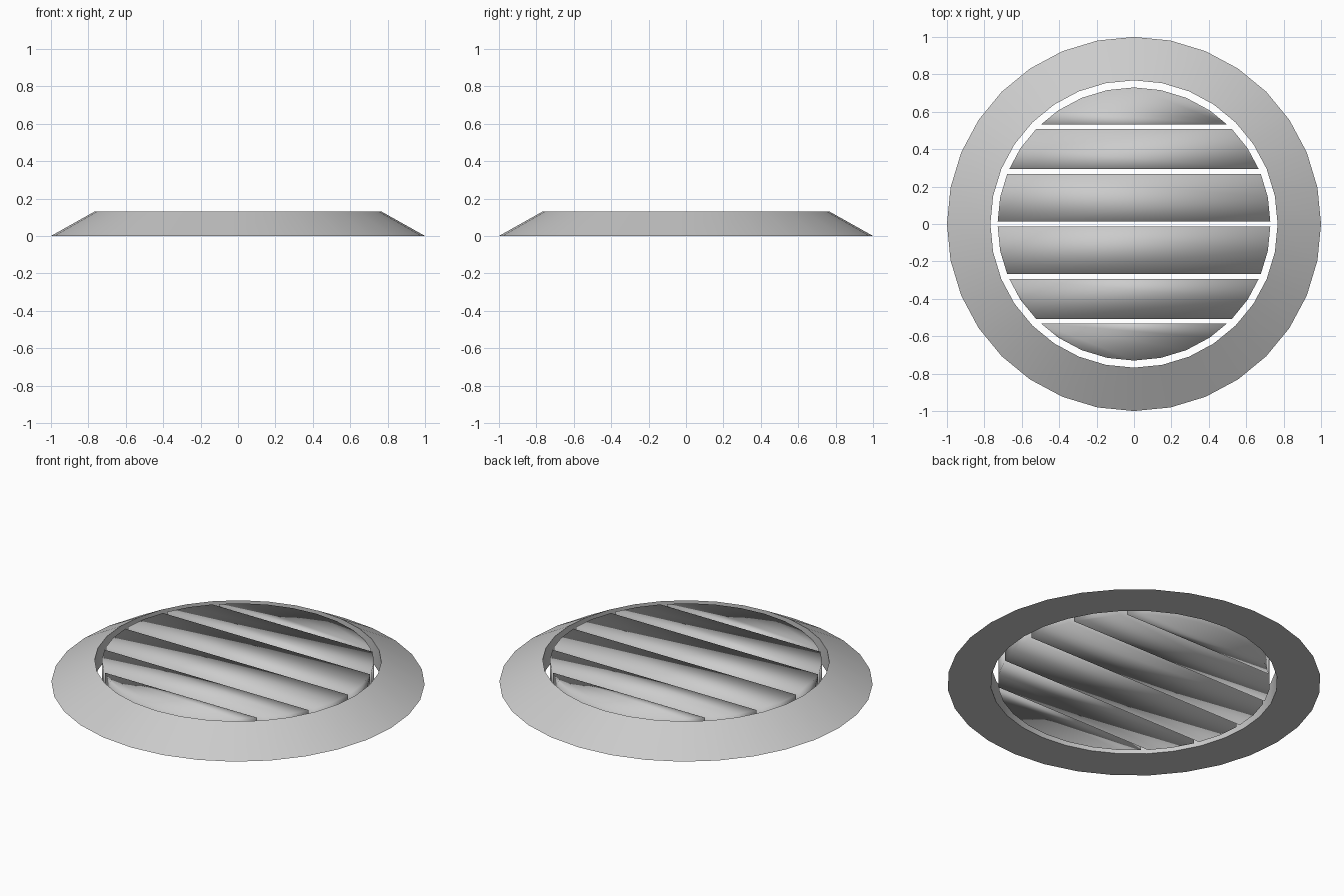
import bpy, bmesh, math

old = bpy.data.objects.get("Cube")
if old:
    bpy.data.objects.remove(old)

SIDES = 32
HEIGHT = 0.13
RIM_OUTER, RIM_INNER, SLAT_RADIUS = 1.0, 0.768, 0.73

grey = bpy.data.materials.new("light grey")
grey.use_nodes = True
colour = (0.6, 0.6, 0.6, 1)
grey.diffuse_color = colour
grey.node_tree.nodes["Principled BSDF"].inputs["Base Color"].default_value = colour


def circle(bm, radius, z):
    angles = [2 * math.pi * i / SIDES for i in range(SIDES)]
    return [bm.verts.new((radius * math.cos(a), radius * math.sin(a), z)) for a in angles]


def bridge(bm, a, b):
    for i in range(SIDES):
        j = (i + 1) % SIDES
        bm.faces.new((a[i], a[j], b[j], b[i]))


def finish(bm, name):
    bmesh.ops.recalc_face_normals(bm, faces=bm.faces)
    mesh = bpy.data.meshes.new(name)
    bm.to_mesh(mesh)
    bm.free()
    mesh.materials.append(grey)
    obj = bpy.data.objects.new(name, mesh)
    bpy.context.collection.objects.link(obj)
    bpy.ops.object.select_all(action='DESELECT')
    obj.select_set(True)
    bpy.context.view_layer.objects.active = obj
    return obj


# Sloping rim with a triangular section
bm = bmesh.new()
rings = [circle(bm, RIM_OUTER, 0), circle(bm, RIM_INNER, HEIGHT), circle(bm, RIM_INNER, 0)]
for k in range(3):
    bridge(bm, rings[k], rings[(k + 1) % 3])
finish(bm, "rim")
bpy.ops.object.shade_smooth_by_angle(angle=math.radians(30))


# Slats, sliced from one round plate
def slat(name, y_min, y_max):
    bm = bmesh.new()
    low, high = circle(bm, SLAT_RADIUS, 0), circle(bm, SLAT_RADIUS, HEIGHT)
    bridge(bm, low, high)
    bm.faces.new(low)
    bm.faces.new(high)
    for y, direction in ((y_min, -1), (y_max, 1)):
        geom = bm.verts[:] + bm.edges[:] + bm.faces[:]
        cut = bmesh.ops.bisect_plane(bm, geom=geom, plane_co=(0, y, 0),
                                     plane_no=(0, direction, 0), clear_outer=True)
        edges = [e for e in cut["geom_cut"] if isinstance(e, bmesh.types.BMEdge)]
        if edges:
            bmesh.ops.contextual_create(bm, geom=edges)
    finish(bm, name)
    bpy.ops.object.shade_smooth()


bands = (("inner", 0.013, 0.266), ("middle", 0.294, 0.507), ("outer", 0.532, 0.8))
for label, near, far in bands:
    slat("back_" + label + "_slat", near, far)
    slat("front_" + label + "_slat", -far, -near)
